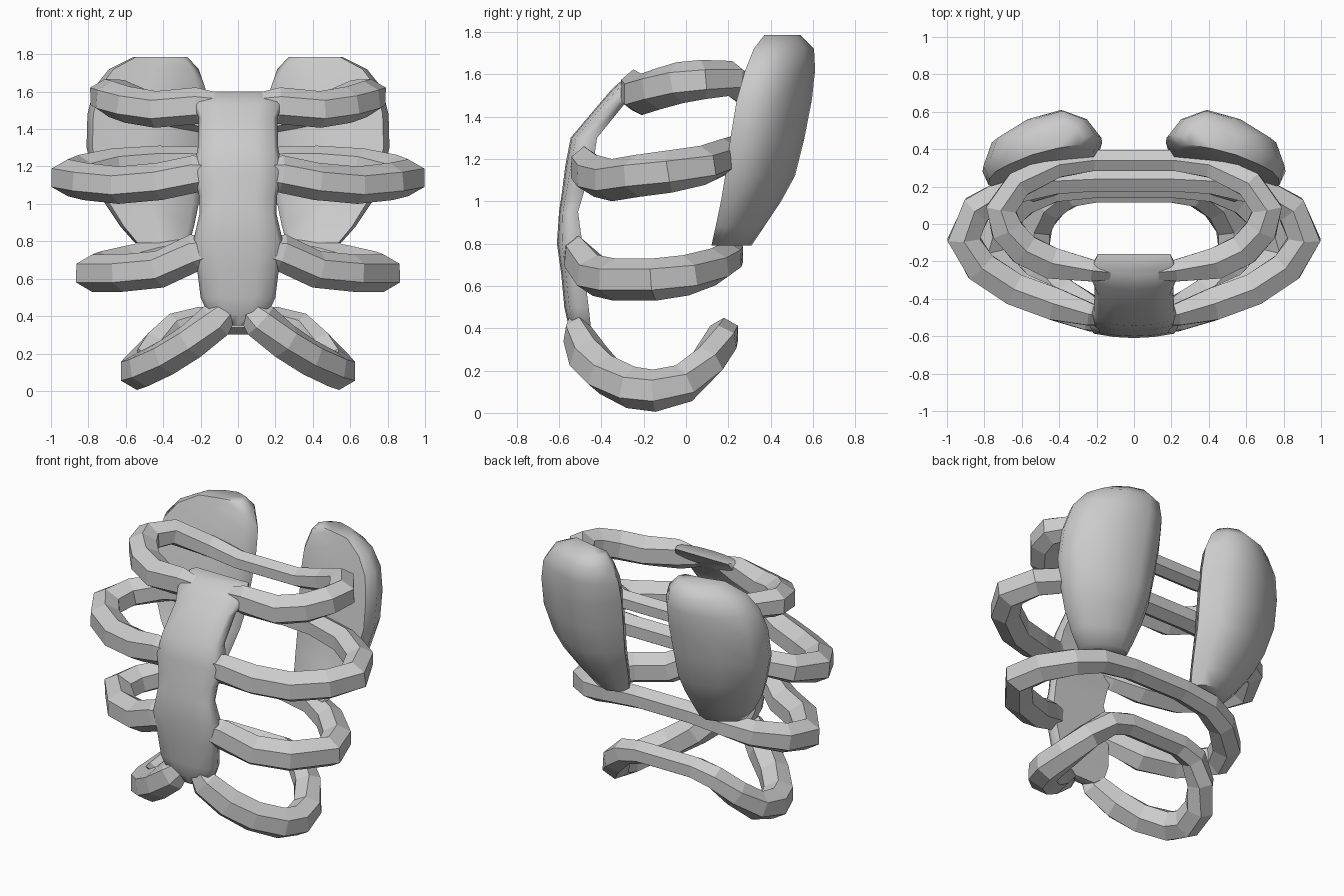
import bpy
from math import cos, sin, pi
from mathutils import Vector

if "Cube" in bpy.data.objects:
    bpy.data.objects.remove(bpy.data.objects["Cube"])


def loft(name, sections, smooth_angle=None):
    """Skin a list of equal-length point loops and cap both ends."""
    n = len(sections[0])
    verts = [p for s in sections for p in s]
    faces = [tuple(range(n)), tuple(range(len(verts) - n, len(verts)))]
    for i in range(len(sections) - 1):
        for j in range(n):
            k = (j + 1) % n
            faces.append((i * n + j, i * n + k, (i + 1) * n + k, (i + 1) * n + j))
    mesh = bpy.data.meshes.new(name)
    mesh.from_pydata(verts, [], faces)
    obj = bpy.data.objects.new(name, mesh)
    bpy.context.collection.objects.link(obj)
    bpy.ops.object.select_all(action='DESELECT')
    obj.select_set(True)
    bpy.context.view_layer.objects.active = obj
    bpy.ops.object.mode_set(mode='EDIT')
    bpy.ops.mesh.select_all(action='SELECT')
    bpy.ops.mesh.normals_make_consistent(inside=False)
    bpy.ops.object.mode_set(mode='OBJECT')
    if smooth_angle:
        bpy.ops.object.shade_smooth_by_angle(angle=smooth_angle)
    return obj


def rib(name, half, r=0.1, back_r=0.075):
    """Six-sided tube along a half path (front to back) and its mirror image.
    It flattens where it enters the breastbone and thins towards the back."""
    right = [Vector(p) for p in half]
    path = right + [Vector((-p.x, p.y, p.z)) for p in reversed(right)]
    m = len(right)
    sections = []
    for i, p in enumerate(path):
        h = min(i, 2 * m - 1 - i)
        rad = r + (back_r - r) * max(0, (h - m / 2) / (m / 2 - 1))
        depth = rad * (.35, .68, 1, 1)[min(h, 3)]
        a = (p - path[max(i - 1, 0)]).normalized()
        b = (path[min(i + 1, len(path) - 1)] - p).normalized()
        t = (a + b).normalized()
        side = t.cross(Vector((0, 0, 1))).normalized()
        up = side.cross(t)
        if h == 0:
            rad *= .6
        sections.append([p + depth * side * cos(pi / 2 + k * pi / 3) + rad * up * sin(pi / 2 + k * pi / 3)
                         for k in range(6)])
    return loft(name, sections)


# Four rib loops, each starting inside the breastbone
rib("rib_top", [(.08, -.265, 1.53), (.22, -.25, 1.525), (.44, -.21, 1.505), (.59, -.135, 1.53),
                (.68, -.03, 1.56), (.71, .08, 1.575), (.62, .21, 1.58), (.42, .31, 1.5),
                (.22, .34, 1.45)], .098, .065)
rib("rib_upper", [(.08, -.51, 1.17), (.23, -.485, 1.16), (.42, -.43, 1.12), (.64, -.35, 1.1),
                  (.82, -.23, 1.12), (.91, -.08, 1.14), (.84, .08, 1.17), (.66, .18, 1.21),
                  (.42, .23, 1.23), (.2, .24, 1.23)])
rib("rib_lower", [(.08, -.55, .77), (.23, -.515, .74), (.42, -.43, .65), (.62, -.34, .63),
                  (.78, -.15, .63), (.73, .0, .65), (.58, .13, .69), (.42, .19, .73),
                  (.2, .205, .75)])
rib("rib_bottom", [(.04, -.51, .46), (.12, -.515, .375), (.25, -.46, .265), (.38, -.38, .18),
                   (.5, -.26, .12), (.54, -.15, .105), (.52, -.01, .14), (.44, .1, .24),
                   (.33, .165, .34), (.2, .18, .375)])

# Breastbone: thin curved plate (z, front y, back y, half width)
bone = [(.35, -.52, -.46, .08), (.41, -.555, -.45, .16), (.5, -.575, -.46, .2), (.66, -.59, -.48, .22),
        (.8, -.61, -.49, .24), (.95, -.6, -.51, .205), (1.05, -.585, -.48, .21), (1.17, -.57, -.44, .24),
        (1.3, -.545, -.42, .215), (1.46, -.41, -.29, .21), (1.53, -.35, -.21, .24), (1.6, -.27, -.16, .21)]
plate = [(-1, .4), (-.9, .8), (-.45, .95), (0, 1), (.45, .95), (.9, .8), (1, .4), (.92, 0), (-.92, 0)]
loft("breastbone", [[(u * w, b + v * (f - b), z) for u, v in plate] for z, f, b, w in bone], 1.0)

# Shoulder blades: (z, inner x, outer x, front y, back y)
levels = [(.79, .26, .55, .12, .31), (.88, .235, .63, .14, .37), (1.0, .21, .71, .165, .45),
          (1.12, .195, .76, .185, .515), (1.3, .18, .81, .21, .56), (1.48, .17, .805, .24, .595),
          (1.62, .175, .77, .28, .61), (1.72, .21, .69, .32, .605), (1.785, .27, .56, .37, .54)]
blade = [(0, .55), (.07, .32), (.5, .2), (.95, 0), (1, .2), (.93, .55), (.66, .85), (.36, 1), (.13, .85)]
for side, s in (("left", -1), ("right", 1)):
    loft("shoulder_blade_" + side,
         [[(s * (a + u * (b - a)), f + v * (k - f), z) for u, v in blade]
          for z, a, b, f, k in levels], 1.0)
